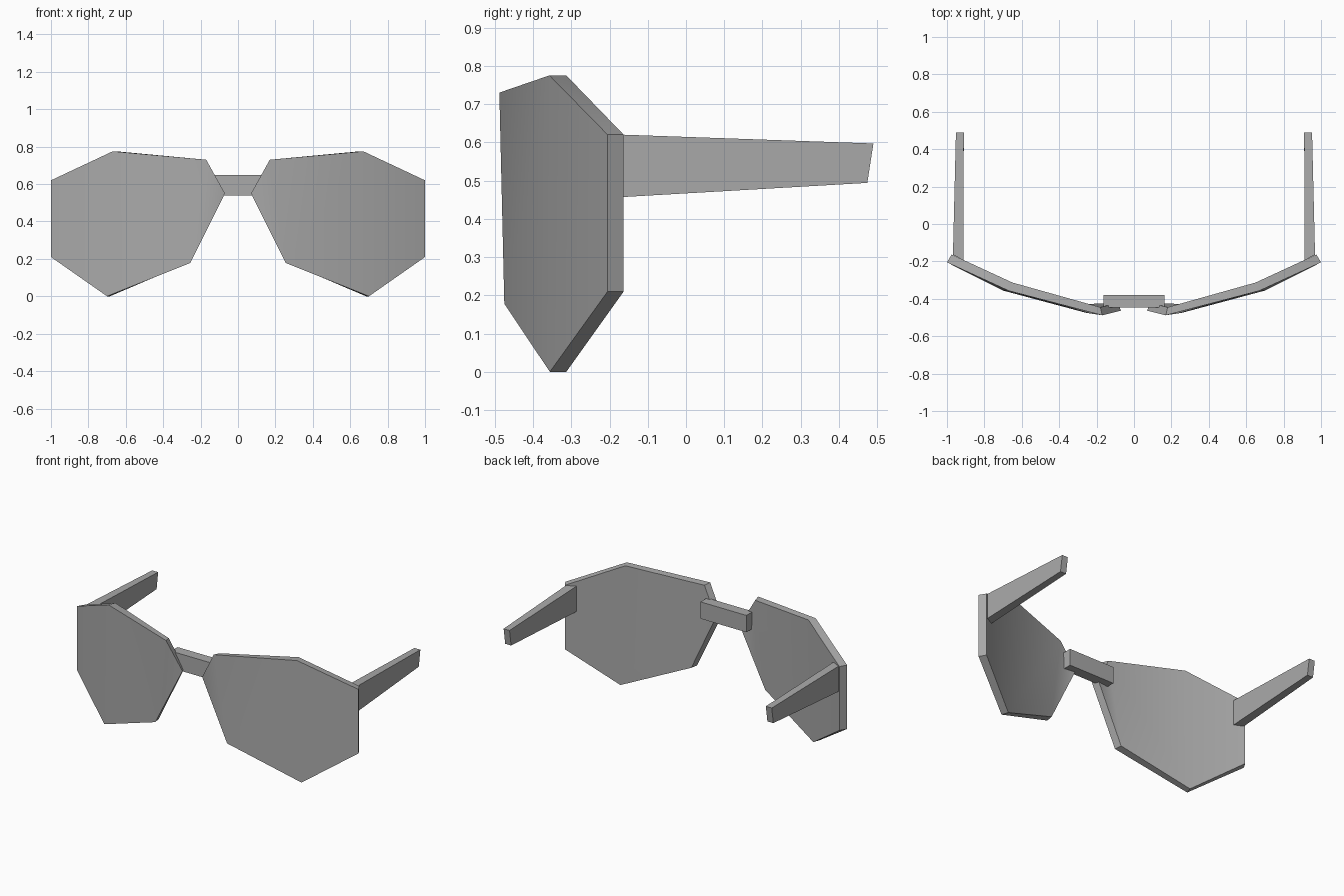
import bpy
import bmesh
import math

cube = bpy.data.objects.get("Cube")
if cube:
    bpy.data.objects.remove(cube, do_unlink=True)

grey = bpy.data.materials.new("plain grey")
grey.use_nodes = True
GREY = (0.4, 0.4, 0.4, 1)
grey.diffuse_color = GREY
grey.node_tree.nodes["Principled BSDF"].inputs["Base Color"].default_value = GREY


def make_part(name, front, back, panels, mirror=True, smooth=False):
    """Shell between two matching outlines; panels split each outline into flat faces."""
    bm = bmesh.new()
    f = [bm.verts.new(p) for p in front]
    b = [bm.verts.new(p) for p in back]
    n = len(f)
    for panel in panels:
        bm.faces.new([f[i] for i in panel])
        bm.faces.new([b[i] for i in reversed(panel)])
    for i in range(n):
        j = (i + 1) % n
        bm.faces.new((f[j], f[i], b[i], b[j]))
    bmesh.ops.recalc_face_normals(bm, faces=bm.faces)
    mesh = bpy.data.meshes.new(name)
    bm.to_mesh(mesh)
    bm.free()
    mesh.materials.append(grey)
    obj = bpy.data.objects.new(name, mesh)
    bpy.context.collection.objects.link(obj)
    if mirror:
        mod = obj.modifiers.new("mirror", "MIRROR")
        mod.use_mirror_merge = False
    if smooth:
        bpy.ops.object.select_all(action="DESELECT")
        obj.select_set(True)
        bpy.context.view_layer.objects.active = obj
        bpy.ops.object.shade_smooth_by_angle(angle=math.radians(40))
    return obj


# Lenses: seven-sided wraparound plates, bent at the middle and at the nose
lens_front = [(1, -0.205, 0.62), (0.67, -0.357, 0.775), (0.17, -0.488, 0.73),
              (0.07, -0.463, 0.55), (0.255, -0.475, 0.178), (0.70, -0.356, 0.0),
              (1, -0.205, 0.21)]
lens_back = [(0.975, -0.163, 0.62), (0.65, -0.313, 0.775), (0.18, -0.445, 0.725),
             (0.085, -0.422, 0.55), (0.262, -0.428, 0.18), (0.685, -0.313, 0.0),
             (0.975, -0.163, 0.21)]
make_part("lenses", lens_front, lens_back,
          [(0, 1, 5, 6), (1, 2, 4, 5), (2, 3, 4)], smooth=True)


# Temples: tapered arms running back from the outer lens edge
def side_profile(x, y_front):
    return [(x[0], y_front, 0.62), (x[1], 0.49, 0.597),
            (x[1], 0.474, 0.494), (x[0], y_front, 0.457)]


make_part("temples", side_profile((0.968, 0.952), -0.165),
          side_profile((0.912, 0.91), -0.192), [(0, 1, 2, 3)])


# Bridge: plain bar behind the inner lens corners
def bar_end(x):
    return [(x, y, z) for y, z in ((-0.447, 0.54), (-0.38, 0.54),
                                   (-0.38, 0.648), (-0.447, 0.648))]


make_part("bridge", bar_end(-0.163), bar_end(0.163), [(0, 1, 2, 3)], mirror=False)
